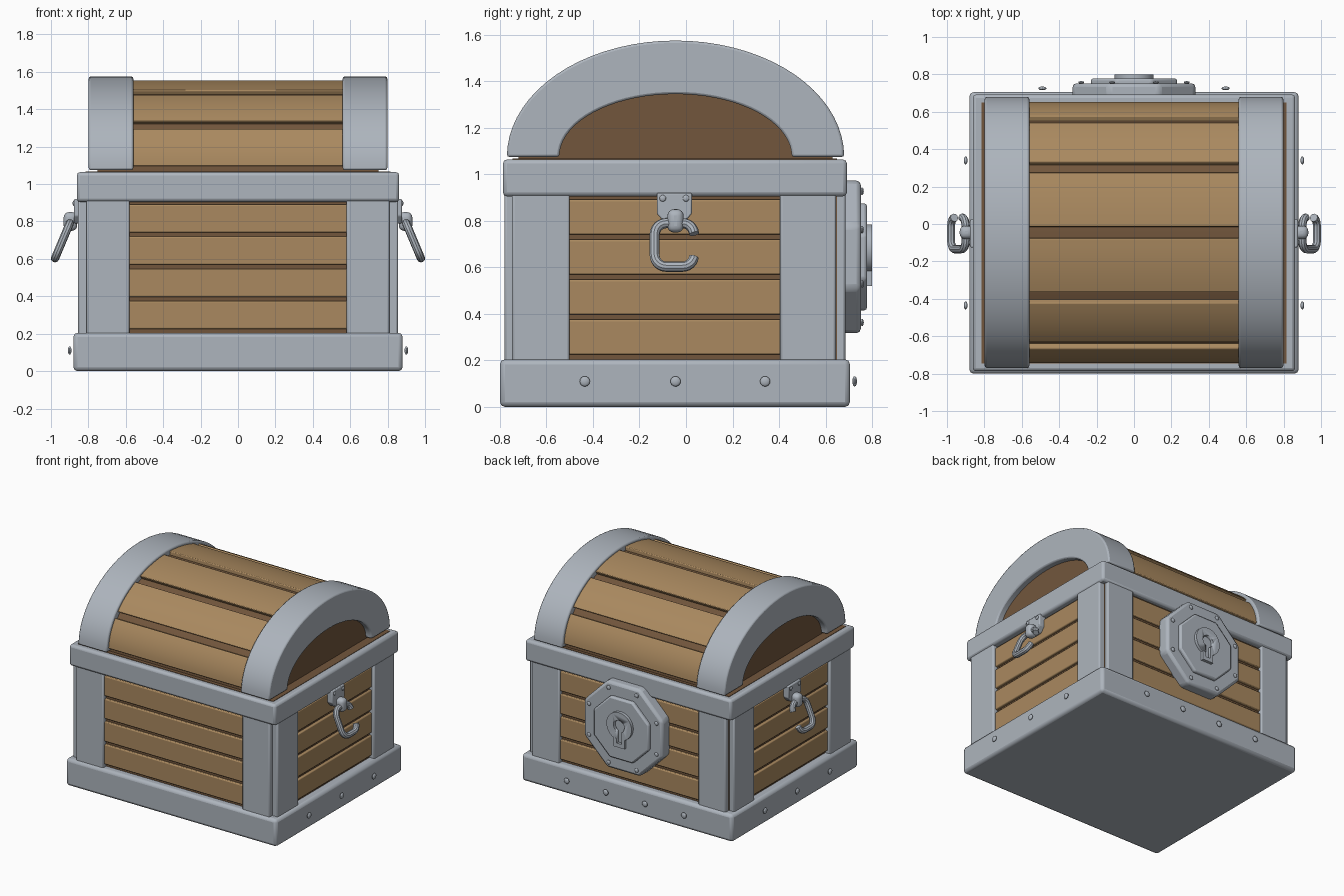
import bpy, bmesh, math
from mathutils import Matrix

if "Cube" in bpy.data.objects:
    bpy.data.objects.remove(bpy.data.objects["Cube"])

YC = -0.045  # middle of the chest body; the lock sticks out on +y


def material(name, r, g, b):
    m = bpy.data.materials.new(name)
    m.diffuse_color = (r, g, b, 1)
    m.use_nodes = True
    m.node_tree.nodes["Principled BSDF"].inputs["Base Color"].default_value = m.diffuse_color
    return m


METAL = material("grey metal", 0.42, 0.46, 0.51)
WOOD = material("light wood", 0.40, 0.25, 0.115)
DARK = material("dark wood", 0.17, 0.094, 0.046)


def finish(name, bm, mat, bevel=0.0, seg=2):
    bmesh.ops.recalc_face_normals(bm, faces=bm.faces)
    me = bpy.data.meshes.new(name)
    bm.to_mesh(me)
    bm.free()
    me.materials.append(mat)
    ob = bpy.data.objects.new(name, me)
    bpy.context.collection.objects.link(ob)
    if bevel:
        mod = ob.modifiers.new("Bevel", 'BEVEL')
        mod.width, mod.segments = bevel, seg
        mod.limit_method, mod.angle_limit = 'ANGLE', math.radians(35)
    smooth(ob)
    return ob


def smooth(ob):
    bpy.ops.object.select_all(action='DESELECT')
    ob.select_set(True)
    bpy.context.view_layer.objects.active = ob
    bpy.ops.object.shade_smooth_by_angle(angle=math.radians(32))


def box(name, x0, x1, y0, y1, z0, z1, mat, bevel=0.0, seg=2):
    bm = bmesh.new()
    bmesh.ops.create_cube(bm, size=1, matrix=Matrix.Translation(((x0 + x1) / 2, (y0 + y1) / 2, (z0 + z1) / 2))
                          @ Matrix.Diagonal((abs(x1 - x0), abs(y1 - y0), z1 - z0, 1)))
    return finish(name, bm, mat, bevel, seg)


def extrude(name, pts, axis, lo, hi, mat, bevel=0.0, seg=2):
    """Profile points are (y, z) for axis x and (x, z) for axis y."""
    bm = bmesh.new()
    def at(p, d):
        return bm.verts.new((d, p[0], p[1]) if axis == 'x' else (p[0], d, p[1]))
    a = [at(p, lo) for p in pts]
    b = [at(p, hi) for p in pts]
    bm.faces.new(a)
    bm.faces.new(b[::-1])
    for i in range(len(pts)):
        j = (i + 1) % len(pts)
        bm.faces.new((a[i], a[j], b[j], b[i]))
    return finish(name, bm, mat, bevel, seg)


def rivet(name, loc, rad, axis):
    s = (0.45, 1, 1) if axis == 'x' else (1, 0.45, 1)
    bm = bmesh.new()
    bmesh.ops.create_uvsphere(bm, u_segments=14, v_segments=8, radius=rad,
                              matrix=Matrix.Translation(loc) @ Matrix.Diagonal((*s, 1)))
    return finish(name, bm, METAL)


def arc(cx, cz, a, b, t0, t1, n):
    ts = [math.radians(t0 + (t1 - t0) * i / n) for i in range(n + 1)]
    return [(cx + a * math.cos(t), cz + b * math.sin(t)) for t in ts]


# Body: skirt, rim and dark inner box
box("base_skirt", -0.88, 0.88, -0.80, 0.705, 0.0, 0.205, METAL, 0.022)
box("top_rim", -0.862, 0.862, -0.787, 0.692, 0.905, 1.064, METAL, 0.018)
box("inner_box", -0.815, 0.815, -0.745, 0.65, 0.05, 1.067, DARK)

# Corner posts, two per side
for sx in (-1, 1):
    xa, xb = sorted((sx * 0.58, sx * 0.81))
    box("front_post", xa, xb, -0.78, -0.70, 0.19, 0.93, METAL, 0.01)
    box("back_post", xa, xb, 0.60, 0.685, 0.19, 0.93, METAL, 0.01)
    xa, xb = sorted((sx * 0.79, sx * 0.856))
    box("side_post_front", xa, xb, -0.748, -0.50, 0.19, 0.93, METAL, 0.01)
    box("side_post_back", xa, xb, 0.405, 0.645, 0.19, 0.93, METAL, 0.01)

# Wall planks, four per side
for i in range(4):
    z0 = 0.225 + 0.172 * i
    z1 = z0 + 0.15
    box("front_plank", -0.59, 0.59, -0.763, -0.73, z0, z1, WOOD, 0.007)
    box("back_plank", -0.59, 0.59, 0.63, 0.668, z0, z1, WOOD, 0.007)
    for sx in (-1, 1):
        xa, xb = sorted((sx * 0.80, sx * 0.834))
        box("side_plank", xa, xb, -0.51, 0.415, z0, z1, WOOD, 0.007)

# Lid: dark core, six curved planks, two arched metal bands
extrude("lid_core", arc(YC, 1.068, 0.675, 0.46, 0, 180, 40), 'x', -0.75, 0.75, DARK)
for i in range(6):
    t0, t1 = 30 * i + 2.6, 30 * i + 27.4
    prof = arc(YC, 1.075, 0.70, 0.48, t0, t1, 6) + arc(YC, 1.075, 0.65, 0.44, t1, t0, 6)
    extrude("lid_plank", prof, 'x', -0.59, 0.59, WOOD, 0.006)
band = arc(YC, 1.075, 0.725, 0.50, 0, 180, 36) + arc(YC, 1.075, 0.50, 0.27, 180, 0, 36)
for sx in (-1, 1):
    xa, xb = sorted((sx * 0.56, sx * 0.798))
    extrude("lid_band", band, 'x', xa, xb, METAL, 0.01)

# Skirt rivets: four on the back, three on each side
for i in range(4):
    rivet("back_rivet", (-0.49 + 0.98 * i / 3, 0.725, 0.11), 0.022, 'y')
for sx in (-1, 1):
    for y in (-0.435, YC, 0.34):
        rivet("side_rivet", (sx * 0.90, y, 0.11), 0.022, 'x')

# Lock: two octagonal plates with rivets, keyhole escutcheon
LZ = 0.645


def octagon(r):
    c = r / math.cos(math.pi / 8)
    return arc(0, LZ, c, c, 22.5, 337.5, 7)


extrude("lock_plate", octagon(0.328), 'y', 0.65, 0.752, METAL, 0.02)
extrude("lock_inner_plate", octagon(0.23), 'y', 0.74, 0.778, METAL, 0.012)
for x, z in octagon(0.282):
    rivet("lock_rivet", (x, 0.757, z), 0.016, 'y')


def keyhole(r, w, bottom):
    a = math.degrees(math.asin(w / r))
    return arc(0, 0.68, r, r, -90 + a, 270 - a, 28) + [(-w, bottom), (w, bottom)]


ring = extrude("keyhole_surround", keyhole(0.105, 0.045, 0.52), 'y', 0.765, 0.80, METAL)
cut = extrude("keyhole_cutter", keyhole(0.045, 0.02, 0.55), 'y', 0.70, 0.85, METAL)
cut.hide_render = True
cut.hide_viewport = True
mod = ring.modifiers.new("Keyhole", 'BOOLEAN')
mod.operation, mod.object, mod.solver = 'DIFFERENCE', cut, 'EXACT'
bpy.context.view_layer.objects.active = ring
bpy.ops.object.modifier_apply(modifier=mod.name)
bpy.data.objects.remove(cut)

# Side handles: bracket, boss and an open hanging loop
R = 0.05
loop = (arc(0.035 - R, 0.79 - R, R, R, 5, 90, 6) + arc(-0.135 + R, 0.79 - R, R, R, 90, 180, 6)
        + arc(-0.135 + R, 0.603 + R, R, R, 180, 270, 6) + arc(0.035 - R, 0.603 + R, R, R, 270, 350, 6))
bracket = [(-0.125, 0.92), (0.025, 0.92), (0.025, 0.83), (-0.01, 0.79), (-0.09, 0.79), (-0.125, 0.83)]
for sx in (-1, 1):
    xa, xb = sorted((sx * 0.82, sx * 0.876))
    extrude("handle_bracket", bracket, 'x', xa, xb, METAL, 0.006)
    xa, xb = sorted((sx * 0.86, sx * 0.932))
    box("handle_boss", xa, xb, YC - 0.035, YC + 0.035, 0.75, 0.85, METAL, 0.028, 4)
    for y in (-0.10, 0.0):
        rivet("bracket_rivet", (sx * 0.878, y, 0.897), 0.014, 'x')
    cu = bpy.data.curves.new("handle_loop", 'CURVE')
    cu.dimensions = '3D'
    cu.bevel_depth, cu.bevel_resolution, cu.use_fill_caps = 0.022, 3, True
    sp = cu.splines.new('POLY')
    sp.points.add(len(loop) - 1)
    for p, (y, z) in zip(sp.points, loop):
        p.co = (sx * (0.887 + (0.82 - z) * 0.42), y, z, 1)
    cu.materials.append(METAL)
    ob = bpy.data.objects.new("handle_loop", cu)
    bpy.context.collection.objects.link(ob)
    bpy.ops.object.select_all(action='DESELECT')
    ob.select_set(True)
    bpy.context.view_layer.objects.active = ob
    bpy.ops.object.convert(target='MESH')
    smooth(bpy.context.view_layer.objects.active)
